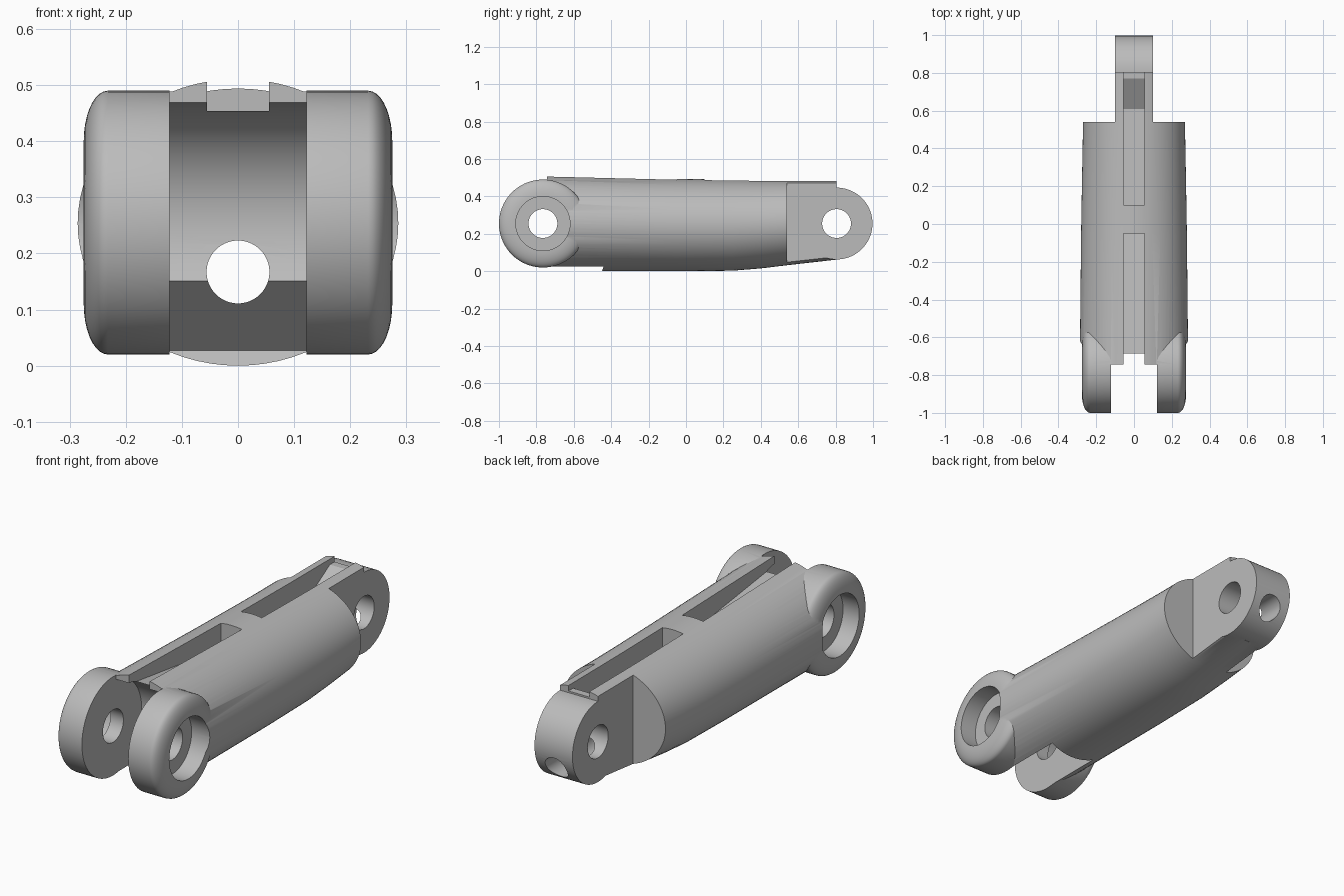
import bpy, bmesh
from math import sin, cos, pi, radians

if "Cube" in bpy.data.objects:
    bpy.data.objects.remove(bpy.data.objects["Cube"])

grey = bpy.data.materials.new("plain grey")
grey.use_nodes = True
colour = (0.5, 0.5, 0.5, 1)
grey.diffuse_color = colour
grey.node_tree.nodes["Principled BSDF"].inputs["Base Color"].default_value = colour

FRONT_Y, BACK_Y, AXIS_Z = -0.765, 0.805, 0.255   # hinge axes
GAP, TONGUE, SLOT = 0.122, 0.1, 0.055            # half widths
TURNS = [2 * pi * i / 72 for i in range(72)]


def loft(name, rings):
    """Skin equal-length rings and cap both ends."""
    bm = bmesh.new()
    loops = [[bm.verts.new(p) for p in ring] for ring in rings]
    n = len(loops[0])
    for a, b in zip(loops, loops[1:]):
        for i in range(n):
            j = (i + 1) % n
            bm.faces.new((a[i], a[j], b[j], b[i]))
    bm.faces.new(loops[0])
    bm.faces.new(loops[-1])
    bmesh.ops.recalc_face_normals(bm, faces=bm.faces)
    mesh = bpy.data.meshes.new(name)
    bm.to_mesh(mesh)
    bm.free()
    mesh.materials.append(grey)
    ob = bpy.data.objects.new(name, mesh)
    bpy.context.collection.objects.link(ob)
    return ob


def lathe_x(name, y, profile):
    """Turn (x, radius) pairs about a cross axis."""
    return loft(name, [[(x, y + r * cos(t), AXIS_Z + r * sin(t)) for t in TURNS]
                       for x, r in profile])


def prism(name, outline, x0, x1):
    """Extrude a (y, z) outline across x."""
    return loft(name, [[(x, y, z) for y, z in outline] for x in (x0, x1)])


def box(name, x0, x1, y0, y1, z0, z1):
    return prism(name, [(y0, z0), (y1, z0), (y1, z1), (y0, z1)], x0, x1)


def combine(target, other, operation):
    other.hide_render = True
    mod = target.modifiers.new(other.name, "BOOLEAN")
    mod.operation, mod.solver, mod.object = operation, "EXACT", other
    bpy.context.view_layer.objects.active = target
    bpy.ops.object.modifier_apply(modifier=mod.name)
    bpy.data.objects.remove(other)


# Tapered oval body: y, half width, top, bottom
sections = [(-0.745, 0.287, 0.511, 0.0), (-0.05, 0.28, 0.494, 0.0),
            (0.25, 0.275, 0.49, 0.003), (0.4, 0.272, 0.488, 0.015),
            (0.54, 0.27, 0.487, 0.032), (BACK_Y, 0.268, 0.486, 0.062)]
link = loft("finger_link", [
    [(w * cos(t), y, (top + low) / 2 + (top - low) / 2 * sin(t)) for t in TURNS]
    for y, w, top, low in sections])

# Rear tongue: shoulders cut away, round end added
for side in (-1, 1):
    combine(link, box("shoulder_cut", side * TONGUE, side * 0.4, 0.54, 1.1, -0.1, 0.6),
            "DIFFERENCE")
combine(link, lathe_x("tongue_end", BACK_Y, [(-TONGUE, 0.192), (TONGUE, 0.192)]), "UNION")

# Front fork cheeks with rounded outer rims
rim = [(0.232 + 0.043 * sin(a), 0.145 + 0.09 * cos(a))
       for a in (radians(d) for d in range(0, 91, 10))]
for side in (-1, 1):
    combine(link, lathe_x("fork_cheek", FRONT_Y,
                          [(side * x, r) for x, r in [(0.118, 0.235)] + rim]), "UNION")

# Gap between the cheeks: rounded seat with a sloped lower stop
seat = [(FRONT_Y + 0.215 * cos(a), AXIS_Z + 0.215 * sin(a))
        for a in (radians(84 - 113 * i / 24) for i in range(25))]
outline = ([(-1.1, 0.6), (-0.743, 0.6)] + seat +
           [(-0.44, 0.027), (-0.465, -0.05), (-1.1, -0.05)])
combine(link, prism("fork_gap", outline, -GAP, GAP), "DIFFERENCE")

# Cheek recesses and hinge holes
for side in (-1, 1):
    combine(link, lathe_x("recess", FRONT_Y, [(side * 0.19, 0.145), (side * 0.4, 0.145)]),
            "DIFFERENCE")
for y in (FRONT_Y, BACK_Y):
    combine(link, lathe_x("hinge_hole", y, [(-0.4, 0.077), (0.4, 0.077)]), "DIFFERENCE")

# Two top channels either side of a bridge
front_channel = [(-0.05, 0.6), (-0.05, 0.37), (-0.69, 0.455), (-0.85, 0.455), (-0.85, 0.6)]
rear_channel = [(0.1, 0.6), (0.1, 0.39), (0.61, 0.36), (0.77, 0.455),
                (0.9, 0.455), (0.9, 0.6)]
for outline in (front_channel, rear_channel):
    combine(link, prism("channel", outline, -SLOT, SLOT), "DIFFERENCE")

# Long bore through the whole link
combine(link, loft("bore", [[(0.056 * cos(t), y, 0.167 + 0.056 * sin(t)) for t in TURNS]
                            for y in (-1.1, 1.1)]), "DIFFERENCE")

bpy.ops.object.select_all(action="DESELECT")
link.select_set(True)
bpy.context.view_layer.objects.active = link
bpy.ops.object.shade_smooth_by_angle(angle=radians(25))
